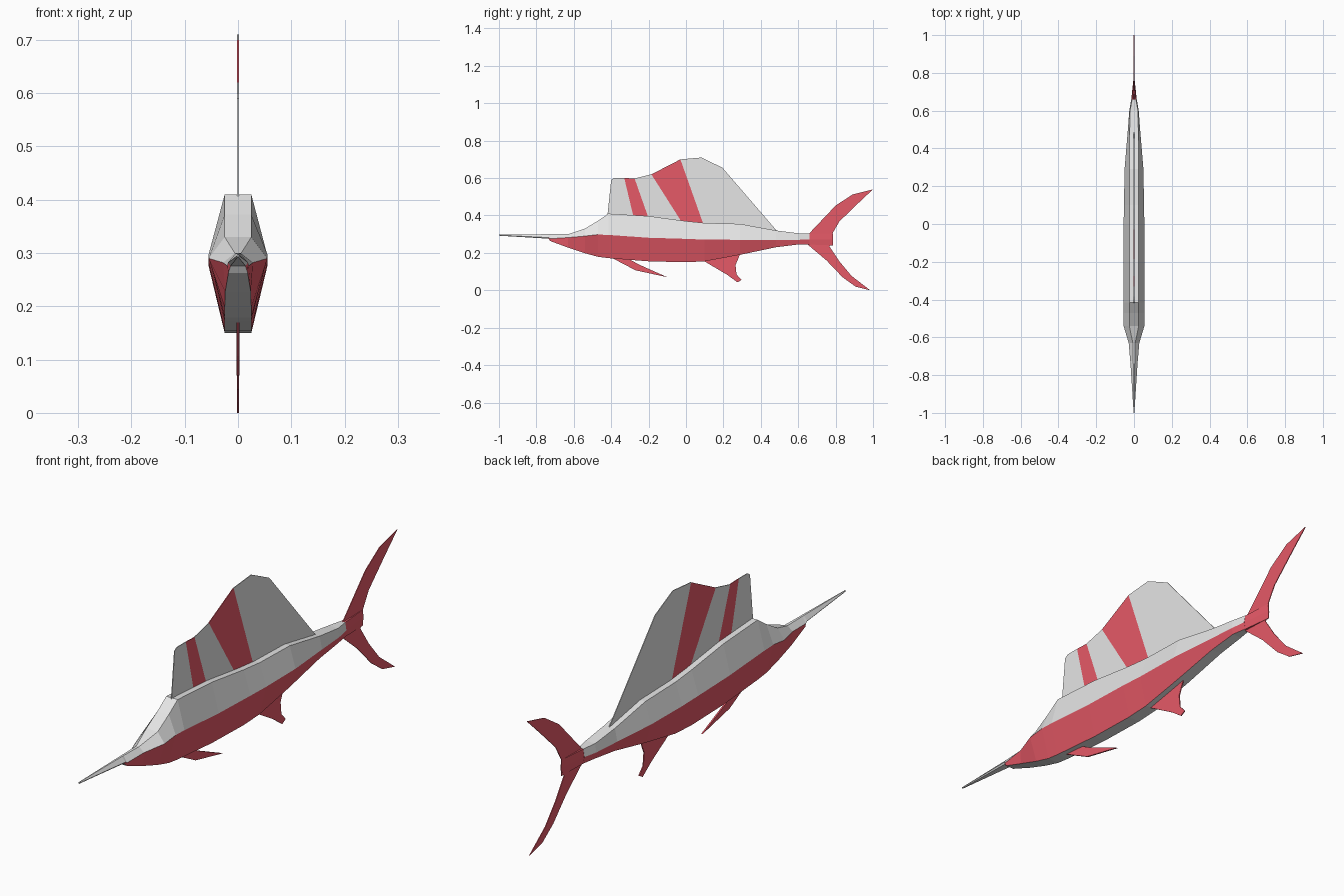
import bpy, bmesh

if "Cube" in bpy.data.objects:
    bpy.data.objects.remove(bpy.data.objects["Cube"])


def material(name, rgb):
    m = bpy.data.materials.new(name)
    m.diffuse_color = (*rgb, 1)
    m.use_nodes = True
    m.node_tree.nodes["Principled BSDF"].inputs["Base Color"].default_value = m.diffuse_color
    return m


MATS = [material("pale grey", (0.79, 0.79, 0.79)), material("coral red", (0.79, 0.10, 0.135))]
GREY, RED = 0, 1


def finish(name, bm):
    bmesh.ops.recalc_face_normals(bm, faces=bm.faces[:])
    mesh = bpy.data.meshes.new(name)
    bm.to_mesh(mesh)
    bm.free()
    for m in MATS:
        mesh.materials.append(m)
    ob = bpy.data.objects.new(name, mesh)
    bpy.context.collection.objects.link(ob)
    return ob


def loft(name, sections, colour):
    """Six-sided rings: flat back, widest middle edge, flat belly."""
    bm = bmesh.new()
    rings = []
    for y, zt, zm, zb, wt, wm, wb in sections:
        pts = [(wt, zt), (wm, zm), (wb, zb), (-wb, zb), (-wm, zm), (-wt, zt)]
        rings.append([bm.verts.new((x, y, z)) for x, z in pts])
    for a, b in zip(rings, rings[1:]):
        for i in range(6):
            j = (i + 1) % 6
            f = bm.faces.new((a[i], a[j], b[j], b[i]))
            f.material_index = colour(i, a[0].co.y)
    bm.faces.new(rings[0])
    bm.faces.new(rings[-1]).material_index = colour(1, 0)
    return finish(name, bm)


def plate(name, outlines, thick=0.003):
    """Thin upright plate made of coloured (y, z) outlines."""
    bm = bmesh.new()
    for colour, pts in outlines:
        face = bm.faces.new([bm.verts.new((-thick / 2, y, z)) for y, z in pts])
        face.material_index = colour
    bmesh.ops.remove_doubles(bm, verts=bm.verts[:], dist=1e-5)
    bmesh.ops.recalc_face_normals(bm, faces=bm.faces[:])
    ext = bmesh.ops.extrude_face_region(bm, geom=bm.faces[:], use_keep_orig=True)
    moved = [v for v in ext["geom"] if isinstance(v, bmesh.types.BMVert)]
    bmesh.ops.translate(bm, verts=moved, vec=(thick, 0, 0))
    return finish(name, bm)


# Body and bill: y, top z, middle z, bottom z, then half widths of each
body = [
    (-1.00, .298, .295, .292, .001, .002, .001),
    (-.735, .300, .282, .276, .004, .019, .014),
    (-.725, .300, .276, .263, .004, .020, .018),
    (-.63, .300, .282, .228, .006, .028, .024),
    (-.54, .330, .290, .198, .025, .055, .025),
    (-.47, .372, .298, .179, .025, .055, .025),
    (-.415, .410, .296, .172, .025, .055, .025),
    (-.20, .397, .281, .155, .025, .055, .025),
    (0, .370, .275, .150, .025, .055, .025),
    (.10, .360, .271, .155, .025, .053, .025),
    (.29, .355, .270, .190, .025, .050, .024),
    (.48, .320, .270, .230, .023, .034, .022),
    (.60, .305, .270, .245, .021, .025, .020),
    (.66, .303, .272, .245, .010, .015, .010),
]
loft("body", body, lambda i, y: RED if i in (1, 3) and y > -.74 else GREY)

# Red wedge joining body and tail
loft("tail_root", [(.655, .302, .272, .245, .010, .015, .010),
                   (.785, .304, .272, .240, .001, .001, .001)], lambda i, y: RED)

# Sail: strips between upper points and base points, striped in red
sail = [(GREY, [(-.42, .40), (-.40, .59), (-.385, .60), (-.33, .60), (-.28, .39)]),
        (RED, [(-.28, .39), (-.33, .60), (-.275, .598), (-.20, .385)]),
        (GREY, [(-.20, .385), (-.275, .598), (-.185, .62), (-.02, .36)]),
        (RED, [(-.02, .36), (-.185, .62), (-.03, .70), (.094, .35)]),
        (GREY, [(.094, .35), (-.03, .70), (.083, .71), (.195, .655), (.484, .32), (.29, .345)])]
plate("sail_fin", sail)

# Forked tail
plate("tail_fin", [(RED, [
    (.655, .30), (.80, .453), (.89, .512), (1.0, .54), (.917, .462), (.82, .368),
    (.783, .304), (.787, .265), (.767, .235), (.82, .155), (.885, .077), (.985, 0),
    (.906, .02), (.837, .07), (.751, .16), (.65, .245)])])

# Lower fins
plate("belly_fin", [(RED, [(-.39, .17), (-.27, .107), (-.10, .07), (-.25, .137), (-.31, .17)])], .006)
plate("rear_lower_fin", [(RED, [
    (.09, .16), (.22, .083), (.275, .043), (.297, .055), (.27, .085), (.265, .135), (.29, .195)])], .004)
